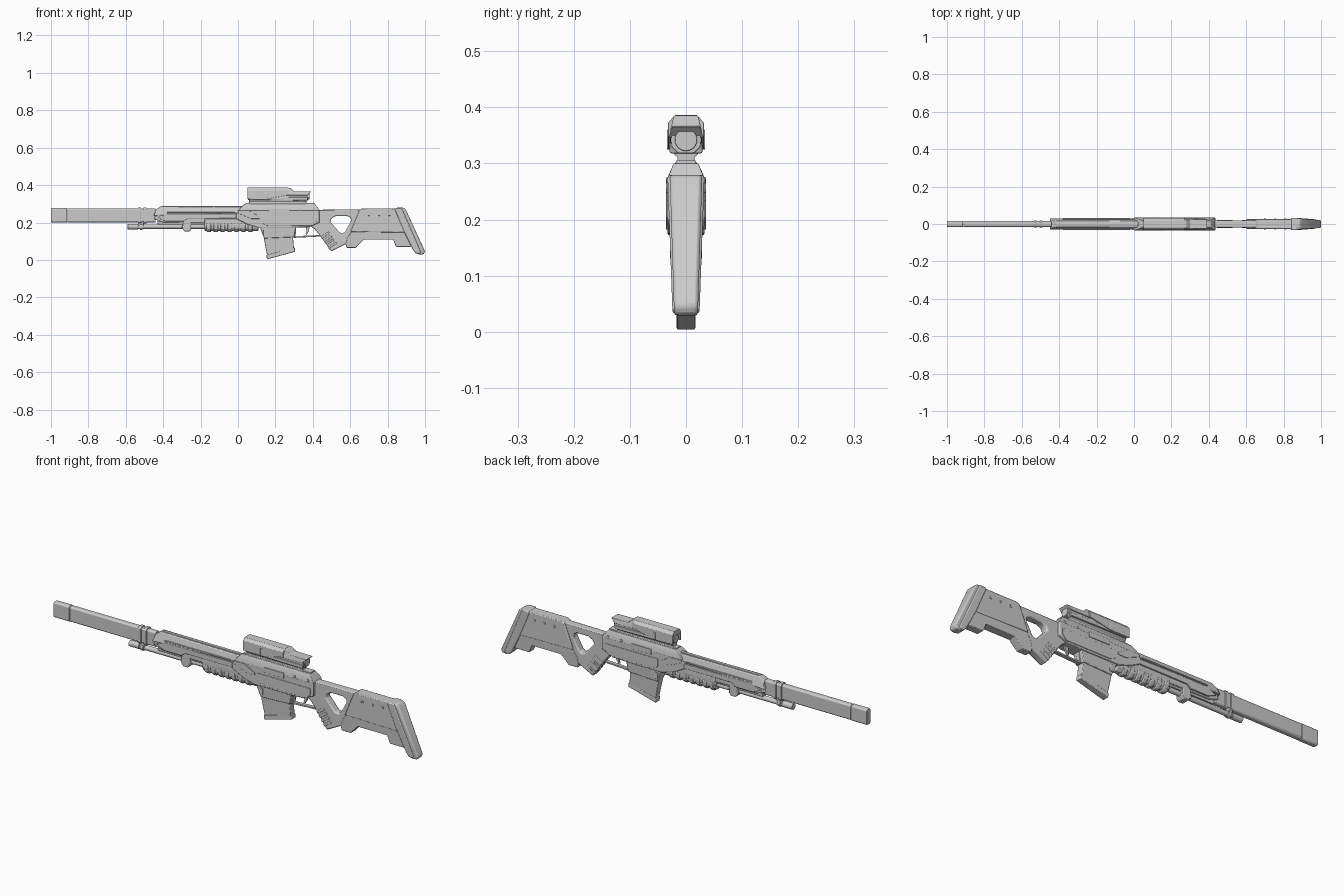
import bpy, bmesh, math
from mathutils import Vector


def finish(name, bm, bevel=0.0, cutter=None):
    bmesh.ops.recalc_face_normals(bm, faces=bm.faces)
    me = bpy.data.meshes.new(name)
    bm.to_mesh(me)
    bm.free()
    ob = bpy.data.objects.new(name, me)
    bpy.context.collection.objects.link(ob)
    if cutter:
        m = ob.modifiers.new("hole", 'BOOLEAN')
        m.operation, m.object, m.solver = 'DIFFERENCE', cutter, 'EXACT'
    if bevel:
        m = ob.modifiers.new("bevel", 'BEVEL')
        m.width, m.segments = bevel, 2
        m.limit_method, m.angle_limit = 'ANGLE', math.radians(35)
    bpy.ops.object.select_all(action='DESELECT')
    ob.select_set(True)
    bpy.context.view_layer.objects.active = ob
    bpy.ops.object.shade_smooth_by_angle(angle=math.radians(30))
    return ob


def loft(name, rings, bevel=0.0, cutter=None):
    """Skin between closed rings of equal length and cap both ends."""
    bm = bmesh.new()
    vs = [[bm.verts.new(p) for p in r] for r in rings]
    n = len(vs[0])
    for a, b in zip(vs, vs[1:]):
        for i in range(n):
            bm.faces.new((a[i], a[(i + 1) % n], b[(i + 1) % n], b[i]))
    bm.faces.new(vs[0])
    bm.faces.new(vs[-1][::-1])
    return finish(name, bm, bevel, cutter)


def plate(name, pts, w, bevel=0.003, cutter=None, y=0.0):
    """Side profile (x, z) with half thickness w, or (w at bottom, w at top)."""
    lo, hi = w if isinstance(w, tuple) else (w, w)
    z0, z1 = min(p[1] for p in pts), max(p[1] for p in pts)
    wid = lambda z: lo + (hi - lo) * (z - z0) / (z1 - z0)
    return loft(name, [[(x, y + s * wid(z), z) for x, z in pts] for s in (-1, 1)], bevel, cutter)


def box(name, x0, x1, z0, z1, w, bevel=0.002, y=0.0):
    return plate(name, [(x0, z0), (x1, z0), (x1, z1), (x0, z1)], w, bevel, None, y)


def bar(name, half, xs, bevel=0.0015):
    """Cross-section (y, z), right half listed bottom to top, swept along x."""
    sec = half + [(-y, z) for y, z in reversed(half)]
    return loft(name, [[(x, y, z) for y, z in sec] for x in xs], bevel)


def tube(name, x0, x1, r, z, y=0.0, n=16, bevel=0.0015):
    ring = [(r * math.cos(2 * math.pi * i / n), r * math.sin(2 * math.pi * i / n)) for i in range(n)]
    return loft(name, [[(x, y + a, z + b) for a, b in ring] for x in (x0, x1)], bevel)


def octa(w, z0, z1, c):
    return [(w - c, z0), (w, z0 + c), (w, z1 - c), (w - c, z1)]


# Flat-sided suppressor with end cap, inner barrel and collars
bar("suppressor", octa(0.015, 0.201, 0.276, 0.006), (-0.912, -0.44), 0.002)
bar("muzzle_cap", octa(0.0155, 0.2, 0.277, 0.006), (-1.0, -0.914), 0.002)
for i, x in enumerate((-0.535, -0.505)):
    bar(f"barrel_collar_{i}", octa(0.019, 0.196, 0.281, 0.008), (x, x + 0.016))
plate("collar_bracket", [(-0.53, 0.165), (-0.508, 0.165), (-0.5, 0.215), (-0.535, 0.215)], 0.012)

# Lower tube and its fittings
tube("lower_tube", -0.58, -0.15, 0.012, 0.178)
tube("lower_tube_tip", -0.59, -0.535, 0.015, 0.178)
tube("lower_tube_ring", -0.525, -0.51, 0.017, 0.178)
box("tube_bridge", -0.43, -0.17, 0.188, 0.215, 0.013)
plate("tube_clamp", [(-0.30, 0.17), (-0.285, 0.152), (-0.26, 0.152), (-0.25, 0.165),
                     (-0.25, 0.222), (-0.29, 0.222)], 0.022)

# Upper handguard: core, angled side panels, top cover
plate("handguard_core", [(-0.45, 0.218), (-0.40, 0.2), (0.05, 0.195), (0.05, 0.27), (-0.42, 0.27)],
      0.022, 0.004)
plate("handguard_cover", [(-0.45, 0.235), (-0.40, 0.238), (0.06, 0.255), (0.06, 0.283), (-0.415, 0.286),
                          (-0.44, 0.268)], (0.031, 0.016), 0.003)
box("handguard_top_rib", -0.41, 0.05, 0.278, 0.289, 0.008)
for s, side in ((-1, "right"), (1, "left")):
    plate(f"handguard_strip_{side}", [(-0.43, 0.226), (-0.385, 0.206), (-0.29, 0.206), (-0.27, 0.222),
                                      (0.0, 0.222), (0.0, 0.247), (-0.38, 0.247)],
          0.004, 0.0015, None, s * 0.025)
    box(f"handguard_slot_{side}", -0.38, -0.02, 0.252, 0.258, 0.003, 0.001, s * 0.028)

# Ribbed foregrip
bar("foregrip", [(0.012, 0.155), (0.024, 0.168), (0.028, 0.19), (0.026, 0.222)], (-0.178, 0.11), 0.004)
for i in range(7):
    x = -0.168 + i * 0.037
    bar(f"foregrip_rib_{i}", [(0.012, 0.149), (0.026, 0.164), (0.0295, 0.182), (0.0285, 0.196)],
        (x, x + 0.024), 0.004)

# Receiver: main body, chamfered upper, rear slope, magazine well
plate("receiver_body", [(-0.01, 0.22), (0.05, 0.19), (0.11, 0.172), (0.30, 0.172), (0.38, 0.175),
                        (0.435, 0.2), (0.435, 0.267), (0.02, 0.267), (-0.01, 0.25)], 0.033, 0.003)
loft("receiver_upper", [[(xa, -wa, za), (xb, -wa, zb), (xb, wa, zb), (xa, wa, za)]
     for xa, xb, wa, za, zb in ((0.0, 0.437, 0.034, 0.262, 0.262), (0.012, 0.43, 0.032, 0.277, 0.275),
                                (0.035, 0.41, 0.022, 0.300, 0.300))], 0.002)
box("receiver_ridge", 0.04, 0.41, 0.297, 0.305, 0.018)
plate("magazine_well", [(0.12, 0.2), (0.12, 0.165), (0.14, 0.115), (0.3, 0.122), (0.315, 0.2)],
      (0.024, 0.029), 0.003)
for s, side in ((-1, "right"), (1, "left")):
    box(f"ejection_cover_{side}", 0.165, 0.275, 0.247, 0.273, 0.0035, 0.0015, s * 0.0325)
    plate(f"receiver_panel_{side}", [(0.13, 0.195), (0.16, 0.182), (0.40, 0.182), (0.42, 0.205),
                                     (0.42, 0.235), (0.13, 0.235)], 0.002, 0.001, None, s * 0.0335)
    plate(f"front_brace_{side}", [(0.0, 0.262), (0.06, 0.262), (0.115, 0.232), (0.115, 0.22), (0.07, 0.22),
                                  (0.0, 0.25)], 0.003, 0.001, None, s * 0.0325)
    box(f"magazine_catch_{side}", 0.135, 0.155, 0.13, 0.162, 0.003, 0.001, s * 0.0255)
    for i, x in enumerate((0.325, 0.4)):
        pin = box(f"receiver_pin_{side}_{i}", x, x + 0.012, 0.264, 0.276, 0.003, 0.002, s * 0.032)

# Magazine with base plate
plate("magazine", [(0.136, 0.15), (0.138, 0.115), (0.158, 0.012), (0.3, 0.05), (0.292, 0.15)],
      (0.0145, 0.02), 0.003)
plate("magazine_base", [(0.151, 0.026), (0.155, 0.003), (0.306, 0.044), (0.303, 0.066)], 0.0165, 0.003)

# Trigger and guard
plate("guard_bar", [(0.3, 0.118), (0.44, 0.125), (0.44, 0.133), (0.3, 0.127)], 0.009, 0.0015)
plate("guard_front", [(0.295, 0.12), (0.307, 0.12), (0.312, 0.18), (0.295, 0.18)], 0.01, 0.0015)
plate("trigger", [(0.362, 0.18), (0.366, 0.155), (0.36, 0.138), (0.368, 0.136), (0.38, 0.155),
                  (0.382, 0.18)], 0.005, 0.0015)

# Thumbhole grip and wrist
cut = plate("thumbhole_cutter", [(0.492, 0.205), (0.5, 0.222), (0.522, 0.234), (0.585, 0.234), (0.603, 0.225),
                                 (0.604, 0.207), (0.572, 0.15), (0.56, 0.143), (0.545, 0.145)], 0.1, 0.0)
cut.hide_render = True
cut.hide_viewport = True
plate("grip_and_wrist", [(0.38, 0.185), (0.41, 0.165), (0.442, 0.125), (0.498, 0.045), (0.57, 0.082),
                         (0.64, 0.085), (0.68, 0.15), (0.68, 0.27), (0.43, 0.268), (0.40, 0.25)],
      0.019, 0.006, cut)
for i in range(4):
    x, z = 0.446 + i * 0.0125, 0.118 - i * 0.018
    plate(f"grip_ridge_{i}", [(x - 0.004, z + 0.006), (x + 0.003, z - 0.004), (x + 0.045, z + 0.024),
                              (x + 0.038, z + 0.034)], 0.0205, 0.002)

# Stock: upper panel, lower keel, rear foot, rivets
plate("stock_body", [(0.602, 0.15), (0.90, 0.146), (0.86, 0.276), (0.662, 0.276), (0.65, 0.268), (0.626, 0.21)],
      0.027, 0.004)
plate("stock_lower", [(0.575, 0.088), (0.58, 0.065), (0.63, 0.065), (0.67, 0.108), (0.83, 0.108), (0.845, 0.07),
                      (0.925, 0.07), (0.93, 0.1), (0.9, 0.155), (0.61, 0.155), (0.585, 0.12)],
      (0.019, 0.0235), 0.003)
for s, side in ((-1, "right"), (1, "left")):
    for i in range(3):
        x = 0.695 + i * 0.055
        box(f"stock_rivet_{side}_{i}", x, x + 0.01, 0.236, 0.246, 0.002, 0.001, s * 0.0275)

# Butt plate and pad
plate("butt_plate", [(0.838, 0.27), (0.845, 0.279), (0.875, 0.279), (0.98, 0.04), (0.97, 0.032), (0.95, 0.034),
                     (0.935, 0.055), (0.885, 0.155)], (0.024, 0.033), 0.005)
plate("butt_pad", [(0.862, 0.279), (0.884, 0.28), (0.897, 0.27), (1.0, 0.046), (0.993, 0.03), (0.965, 0.028)],
      (0.021, 0.029), 0.006)

# Scope: mount, body, hood, eyepiece, lenses
bar("scope_rail", [(0.02, 0.3), (0.015, 0.306), (0.015, 0.311), (0.021, 0.316), (0.021, 0.322)], (0.06, 0.365))
bar("scope_body", octa(0.026, 0.318, 0.366, 0.012), (0.06, 0.375), 0.002)
loft("scope_hood", [[(x, y, z) for y, z in
     [(0.032, zb), (0.032, 0.372), (0.02, zt), (-0.02, zt), (-0.032, 0.372), (-0.032, zb),
      (-0.027, zb), (-0.027, 0.362), (0.027, 0.362), (0.027, zb)]]
     for x, zb, zt in ((0.05, 0.325, 0.386), (0.155, 0.325, 0.386), (0.27, 0.348, 0.386))], 0.001)
plate("scope_top", [(0.255, 0.345), (0.37, 0.345), (0.392, 0.366), (0.30, 0.367), (0.28, 0.385), (0.255, 0.385)],
      (0.0305, 0.022), 0.002)
plate("scope_lower_guard", [(0.065, 0.322), (0.37, 0.318), (0.375, 0.335), (0.065, 0.338)], 0.029, 0.002)
tube("scope_front_lens", 0.054, 0.07, 0.021, 0.342, n=24)
tube("scope_eyepiece", 0.37, 0.382, 0.02, 0.342, n=24)
for s, side in ((-1, "right"), (1, "left")):
    box(f"scope_knob_{side}", 0.145, 0.16, 0.325, 0.36, 0.003, 0.001, s * 0.031)
